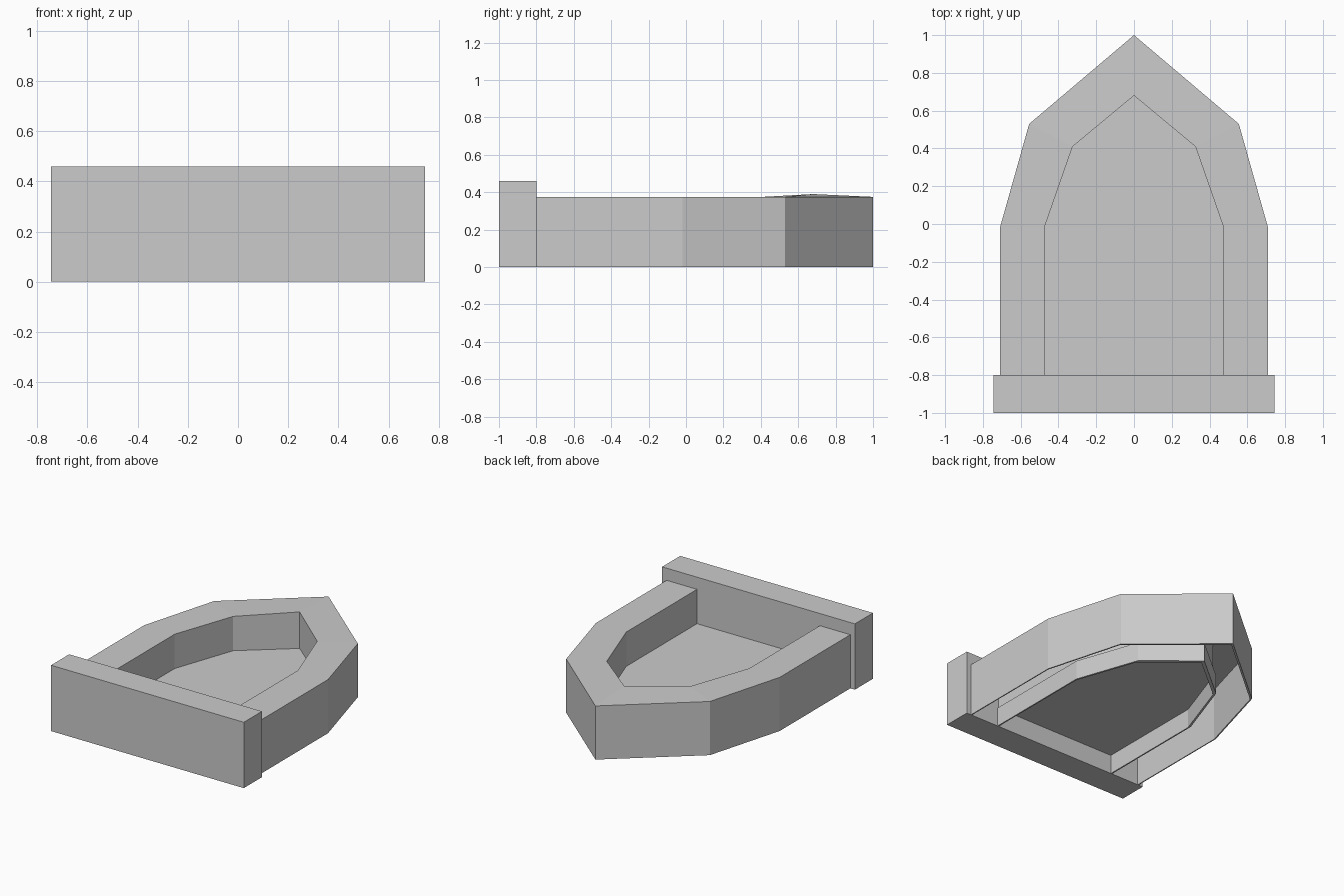
import bpy
import bmesh

if "Cube" in bpy.data.objects:
    bpy.data.objects.remove(bpy.data.objects["Cube"], do_unlink=True)

STERN = -0.8
TOP, FLOOR = 0.375, 0.135

grey = bpy.data.materials.new("light_grey")
grey.use_nodes = True
grey.diffuse_color = (0.6, 0.6, 0.6, 1)
grey.node_tree.nodes["Principled BSDF"].inputs["Base Color"].default_value = (0.6, 0.6, 0.6, 1)


def finish(name, bm):
    mesh = bpy.data.meshes.new(name)
    bm.to_mesh(mesh)
    bm.free()
    mesh.materials.append(grey)
    obj = bpy.data.objects.new(name, mesh)
    bpy.context.collection.objects.link(obj)
    return obj


def outline(half):
    """Mirror a half plan (stern to bow tip) into a full open path."""
    return half + [(-x, y) for x, y in reversed(half[:-1])]


def ring(path, z, scale=1.0, tip=0.0):
    """Lift a plan to height z, scaled about the stern, with a raised bow tip."""
    mid = len(path) // 2
    return [(x * scale, STERN + (y - STERN) * scale, z + (tip if i == mid else 0))
            for i, (x, y) in enumerate(path)]


def loft(name, rings):
    bm = bmesh.new()
    rows = [[bm.verts.new(p) for p in r] for r in rings]
    for a, b in zip(rows, rows[1:]):
        for i in range(len(a) - 1):
            bm.faces.new((a[i], a[i + 1], b[i + 1], b[i]))
    return finish(name, bm)


outer = outline([(0.71, STERN), (0.71, -0.02), (0.555, 0.53), (0, 1)])
inner = outline([(0.475, STERN), (0.475, -0.02), (0.325, 0.41), (0, 0.68)])

# Hollow hull: inner lining, outer side, top rim, well side and lower skirt
loft("hull", [
    ring(outer, TOP - 0.005, 0.99),
    ring(outer, 0, 0.99),
    ring(outer, 0),
    ring(outer, TOP),
    ring(inner, TOP, tip=0.015),
    ring(inner, 0),
    ring(inner, 0, 1.02),
    ring(inner, FLOOR, 1.02),
])

# Floor of the well
bm = bmesh.new()
bm.faces.new([bm.verts.new(p) for p in ring(inner, FLOOR)])
finish("floor", bm)

# Stern board
bm = bmesh.new()
bmesh.ops.create_cube(bm, size=1)
bmesh.ops.scale(bm, vec=(1.49, 0.2, 0.46), verts=bm.verts)
bmesh.ops.translate(bm, vec=(0, -0.9, 0.23), verts=bm.verts)
finish("stern_board", bm)
